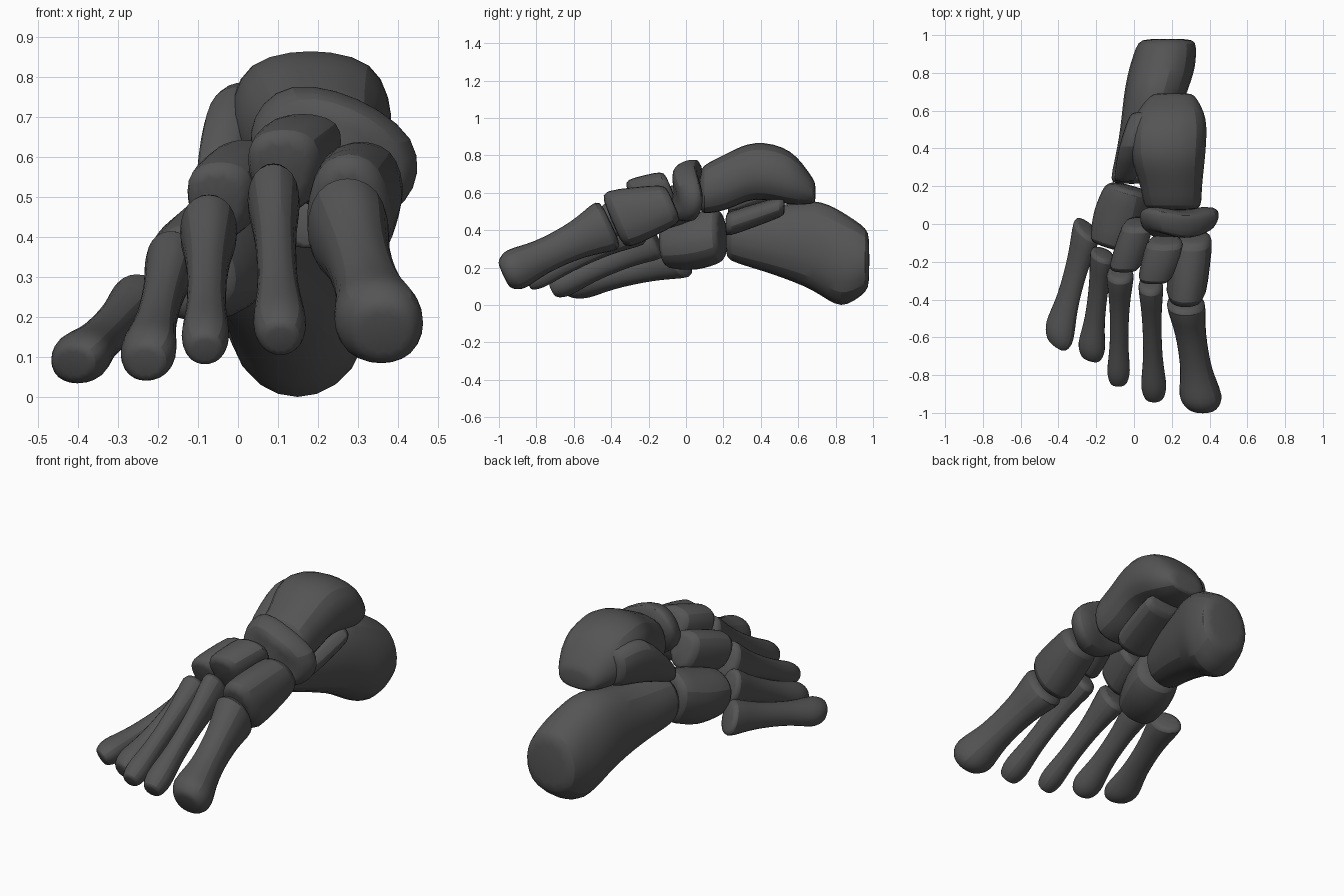
import bpy, bmesh
from math import sin, cos, pi, radians
from mathutils import Vector

if "Cube" in bpy.data.objects:
    bpy.data.objects.remove(bpy.data.objects["Cube"])

SIDES = 12
dark = bpy.data.materials.new("dark_grey")
dark.diffuse_color = (.09, .09, .09, 1)
dark.use_nodes = True
dark.node_tree.nodes["Principled BSDF"].inputs["Base Color"].default_value = dark.diffuse_color


def bone(name, *rings, tilt=0, roll=0, taper=0, bend=0, skew=0, power=2.8, dome=.15):
    """Loft super-elliptical rings (x, y, z, half width, half height) along the bone."""
    rings = [Vector(r) for r in rings]
    # smooth in-between rings
    full = []
    for i in range(len(rings) - 1):
        b, c = rings[i], rings[i + 1]
        a = rings[i - 1] if i else b * 2 - c
        d = rings[i + 2] if i + 2 < len(rings) else c * 2 - b
        full += [b, (9 * (b + c) - a - d) / 16]
    full.append(rings[-1])
    # slightly domed joint faces

    def cap(p, q):
        out = (Vector(p[:3]) - Vector(q[:3])).normalized() * dome * p[4]
        return Vector((*(Vector(p[:3]) + out), p[3] * .75, p[4] * .75))
    full = [cap(full[0], full[1])] + full + [cap(full[-1], full[-2])]

    t, r = radians(tilt), radians(roll)
    across = Vector((cos(r), 0, sin(r)))
    up = Vector((-sin(r), -sin(t), cos(r) * cos(t)))
    bm = bmesh.new()
    loops = []
    for x, y, z, w, h in full:
        loop = []
        for i in range(SIDES):
            a = 2 * pi * (i + .5) / SIDES
            c, s = cos(a), sin(a)
            k = (abs(c) ** power + abs(s) ** power) ** (-1 / power) * 1.05
            u, v = c * k, s * k
            p = Vector((x, y, z)) + across * (u * w * (1 + taper * v)) + up * (v * h)
            p.y += bend * u * u + skew * u * w
            loop.append(bm.verts.new(p))
        loops.append(loop)
    for a, b in zip(loops, loops[1:]):
        for i in range(SIDES):
            j = (i + 1) % SIDES
            bm.faces.new((a[i], a[j], b[j], b[i]))
    bm.faces.new(loops[0])
    bm.faces.new(loops[-1])
    bmesh.ops.recalc_face_normals(bm, faces=bm.faces)
    me = bpy.data.meshes.new(name)
    bm.to_mesh(me)
    bm.free()
    me.materials.append(dark)
    ob = bpy.data.objects.new(name, me)
    bpy.context.collection.objects.link(ob)
    sub = ob.modifiers.new("rounding", 'SUBSURF')
    sub.levels = sub.render_levels = 1
    bpy.ops.object.select_all(action='DESELECT')
    ob.select_set(True)
    bpy.context.view_layer.objects.active = ob
    bpy.ops.object.shade_smooth_by_angle(angle=radians(35))


def long_bone(name, head, base, head_w, base_w, base_h, tilt, skew=0):
    """Knobbed head, slim shaft and flared base."""
    head, base = Vector(head), Vector(base)
    rings = []
    for t, size in ((.03, .72), (.13, 1), (.36, .74), (.7, .74), (.97, 1)):
        mix = max(0, (t - .15) / .82)
        w = (head_w + (base_w - head_w) * mix) * size
        h = (head_w + (base_h - head_w) * mix) * size
        rings.append((*head.lerp(base, t), w, h))
    bone(name, *rings, tilt=tilt, skew=skew, power=2.4)


# Heel bone with its inner shelf
bone("heel_bone", (-.01, .225, .375, .115, .135), (.06, .46, .345, .135, .175),
     (.11, .68, .32, .16, .235), (.15, .83, .245, .17, .25),
     (.175, .965, .24, .15, .165), taper=-.06, power=2.4, dome=.1)
bone("heel_shelf", (.19, .22, .43, .12, .065), (.22, .52, .53, .12, .055))

# Ankle bone: rounded head, neck, dome and rear tip, plus the outer process
bone("ankle_bone", (.205, .09, .615, .145, .125), (.195, .22, .66, .16, .145),
     (.18, .37, .72, .19, .145), (.19, .56, .68, .185, .14),
     (.205, .685, .605, .11, .06), taper=-.05, power=3.4)
bone("ankle_outer_process", (-.05, .23, .54, .055, .055),
     (0, .41, .66, .075, .125), (.06, .58, .66, .08, .1), roll=8)

# Boat-shaped bone hugging the ankle head
bone("navicular", (.235, -.075, .605, .18, .125), (.24, -.02, .61, .21, .14),
     (.24, .03, .615, .205, .14), roll=-24, bend=.045, tilt=-4)

# Cuboid on the outer side
bone("cuboid", (-.12, -.11, .315, .105, .115), (-.07, .04, .335, .13, .14),
     (-.025, .18, .375, .115, .14), roll=22, skew=-.3, power=3)

# Three wedge bones
bone("wedge_inner", (.275, -.375, .455, .105, .165), (.31, -.08, .54, .105, .11),
     tilt=23, taper=-.1, power=3)
bone("wedge_middle", (.11, -.275, .56, .085, .115), (.165, -.09, .615, .095, .105),
     tilt=22, taper=.25, power=3)
bone("wedge_outer", (-.05, -.22, .485, .08, .105), (.02, 0, .55, .08, .105),
     tilt=20, taper=.2, power=3)

# Five long forefoot bones, inner to outer
long_bone("forefoot_bone_1", (.365, -.985, .155), (.27, -.4, .435), .112, .105, .145, 25)
long_bone("forefoot_bone_2", (.107, -.94, .135), (.088, -.3, .51), .067, .068, .11, 30)
long_bone("forefoot_bone_3", (-.083, -.86, .11), (-.073, -.245, .43), .06, .075, .108, 27)
long_bone("forefoot_bone_4", (-.233, -.725, .08), (-.165, -.145, .345), .07, .066, .095, 23, -.3)
long_bone("forefoot_bone_5", (-.415, -.65, .08), (-.245, -.01, .235), .072, .07, .095, 28, -.65)
